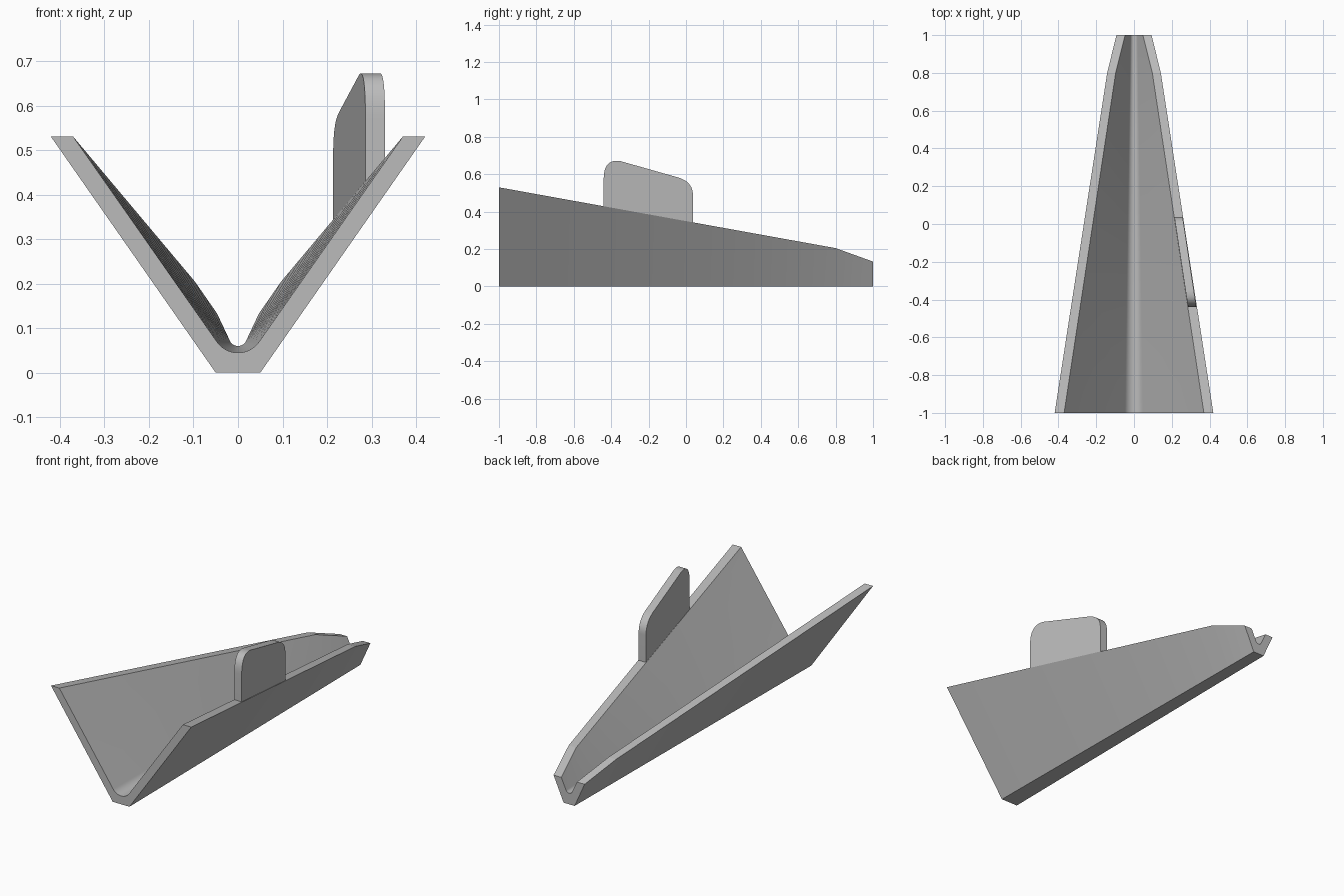
import bpy, bmesh, math

cube = bpy.data.objects.get("Cube")
if cube:
    bpy.data.objects.remove(cube, do_unlink=True)

# One plain grey for everything
grey = bpy.data.materials.new("light grey")
grey.use_nodes = True
colour = (0.5, 0.5, 0.5, 1)
grey.diffuse_color = colour
grey.node_tree.nodes["Principled BSDF"].inputs["Base Color"].default_value = colour


def lerp(a, b, t):
    return a + (b - a) * t


def loft(name, sections, angle):
    """Skin closed sections in order and cap both ends."""
    bm = bmesh.new()
    rings = [[bm.verts.new(p) for p in s] for s in sections]
    n = len(rings[0])
    for a, b in zip(rings, rings[1:]):
        for i in range(n):
            j = (i + 1) % n
            bm.faces.new((a[i], a[j], b[j], b[i]))
    bm.faces.new(rings[0])
    bm.faces.new(rings[-1])
    bmesh.ops.recalc_face_normals(bm, faces=bm.faces[:])
    mesh = bpy.data.meshes.new(name)
    bm.to_mesh(mesh)
    bm.free()
    mesh.materials.append(grey)
    obj = bpy.data.objects.new(name, mesh)
    bpy.context.collection.objects.link(obj)
    bpy.ops.object.select_all(action="DESELECT")
    obj.select_set(True)
    bpy.context.view_layer.objects.active = obj
    bpy.ops.object.shade_smooth_by_angle(angle=math.radians(angle))
    return obj


def rim(y):
    """Inner x, outer x and height of the wall's top edge."""
    if y <= 0.8:
        t = (y + 1) / 1.8
        return lerp(0.37, 0.097, t), lerp(0.42, 0.142, t), lerp(0.53, 0.205, t)
    t = (y - 0.8) / 0.2
    return lerp(0.097, 0.047, t), lerp(0.142, 0.093, t), lerp(0.205, 0.133, t)


def trough_section(y, arc_steps=20):
    t = (y + 1) / 2
    inner, outer, top = rim(y)
    base = lerp(0.05, 0.033, t)
    radius, floor = lerp(0.058, 0.02, t), lerp(0.045, 0.06, t)
    theta = math.radians(lerp(55, 65.8, t))
    pts = [(-base, 0), (base, 0), (outer, top), (inner, top)]
    for i in range(arc_steps + 1):
        a = lerp(theta, -theta, i / arc_steps)
        pts.append((radius * math.sin(a), floor + radius * (1 - math.cos(a))))
    pts += [(-inner, top), (-outer, top)]
    return [(x, y, z) for x, z in pts]


# Tapering trough with a rounded channel and a steeper nose
stations = [-1 + 0.15 * i for i in range(13)] + [0.9, 1]
loft("trough", [trough_section(y) for y in stations], 8)


def corner(start, ctrl, end, steps=12):
    """Rounded corner from start to end, pulled toward ctrl."""
    out = []
    for i in range(steps + 1):
        t = i / steps
        out.append([lerp(lerp(a, c, t), lerp(c, b, t), t)
                    for a, c, b in zip(start, ctrl, end)])
    return out


# Upright tab standing on the left rim, following its slant
front, back = -0.44, 0.037
outline = [(front, rim(front)[2] - 0.003)]
outline += corner((front, 0.575), (front, 0.685), (-0.35, 0.67))
outline += corner((-0.05, 0.585), (0.037, 0.562), (back, 0.49))
outline.append((back, rim(back)[2] - 0.003))
loft("tab", [[(rim(y)[0] + dx, y, z) for y, z in outline]
             for dx in (0.001, 0.045)], 20)
